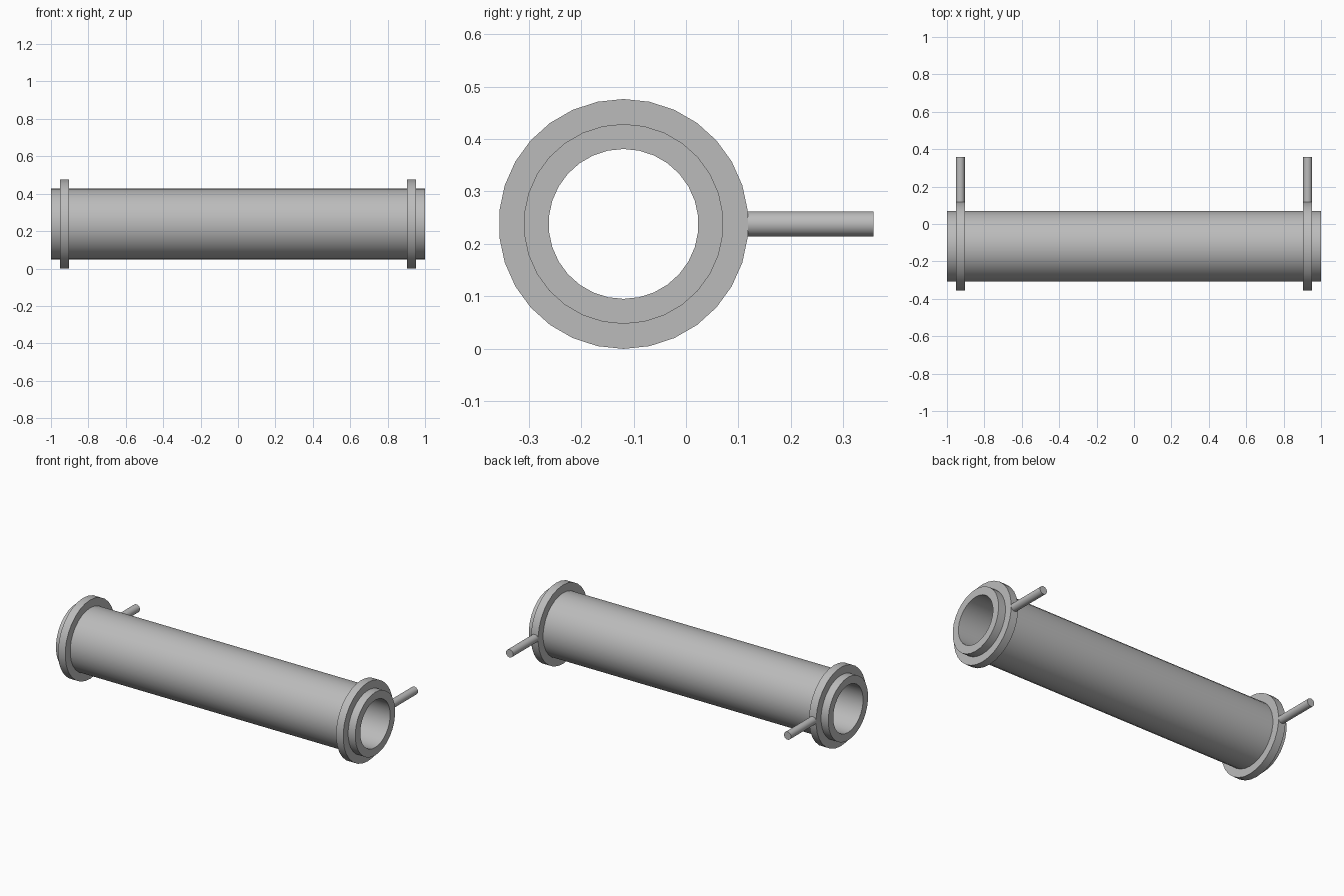
import bpy, bmesh, math
from mathutils import Matrix, Vector

if "Cube" in bpy.data.objects:
    bpy.data.objects.remove(bpy.data.objects["Cube"], do_unlink=True)

U = 1 / 21                                # module: the pipe is 42 units long
AXIS = Vector((0, -2.5 * U, 5 * U))       # centre line of the pipe
SIDES = 30

grey = bpy.data.materials.new("grey_metal")
grey.use_nodes = True
grey.diffuse_color = (0.5, 0.5, 0.5, 1)
grey.node_tree.nodes["Principled BSDF"].inputs["Base Color"].default_value = (0.5, 0.5, 0.5, 1)


def finish(name, bm):
    bmesh.ops.recalc_face_normals(bm, faces=bm.faces)
    mesh = bpy.data.meshes.new(name)
    bm.to_mesh(mesh)
    bm.free()
    obj = bpy.data.objects.new(name, mesh)
    bpy.context.collection.objects.link(obj)
    mesh.materials.append(grey)
    bpy.ops.object.select_all(action='DESELECT')
    obj.select_set(True)
    bpy.context.view_layer.objects.active = obj
    bpy.ops.object.shade_smooth_by_angle(angle=math.radians(30))
    return obj


def hollow_ring(name, x0, x1, r_in, r_out):
    """Rectangular section revolved about the pipe axis."""
    bm = bmesh.new()
    section = [bm.verts.new((x, 0, r)) for x, r in
               ((x0, r_in), (x1, r_in), (x1, r_out), (x0, r_out))]
    edges = [bm.edges.new((section[i], section[(i + 1) % 4])) for i in range(4)]
    bmesh.ops.spin(bm, geom=section + edges, cent=(0, 0, 0), axis=(1, 0, 0),
                   angle=math.tau, steps=SIDES, use_merge=False)
    bmesh.ops.remove_doubles(bm, verts=bm.verts, dist=1e-5)
    bmesh.ops.translate(bm, verts=bm.verts, vec=AXIS)
    return finish(name, bm)


def rod(name, x, y0, y1, radius):
    """Solid rod pointing to the back."""
    bm = bmesh.new()
    place = Matrix.Translation((x, (y0 + y1) / 2, AXIS.z)) @ Matrix.Rotation(math.pi / 2, 4, 'X')
    bmesh.ops.create_cone(bm, cap_ends=True, segments=SIDES, radius1=radius,
                          radius2=radius, depth=y1 - y0, matrix=place)
    return finish(name, bm)


# Main pipe
hollow_ring("pipe", -1, 1, 3 * U, 4 * U)

# Flange and rod at each end
for side, s in (("left", 1), ("right", -1)):
    centre = s * 19.5 * U
    hollow_ring(side + "_flange", centre - U / 2, centre + U / 2, 4 * U, 5 * U)
    rod(side + "_rod", centre, 2.4 * U, 7.5 * U, U / 2)
